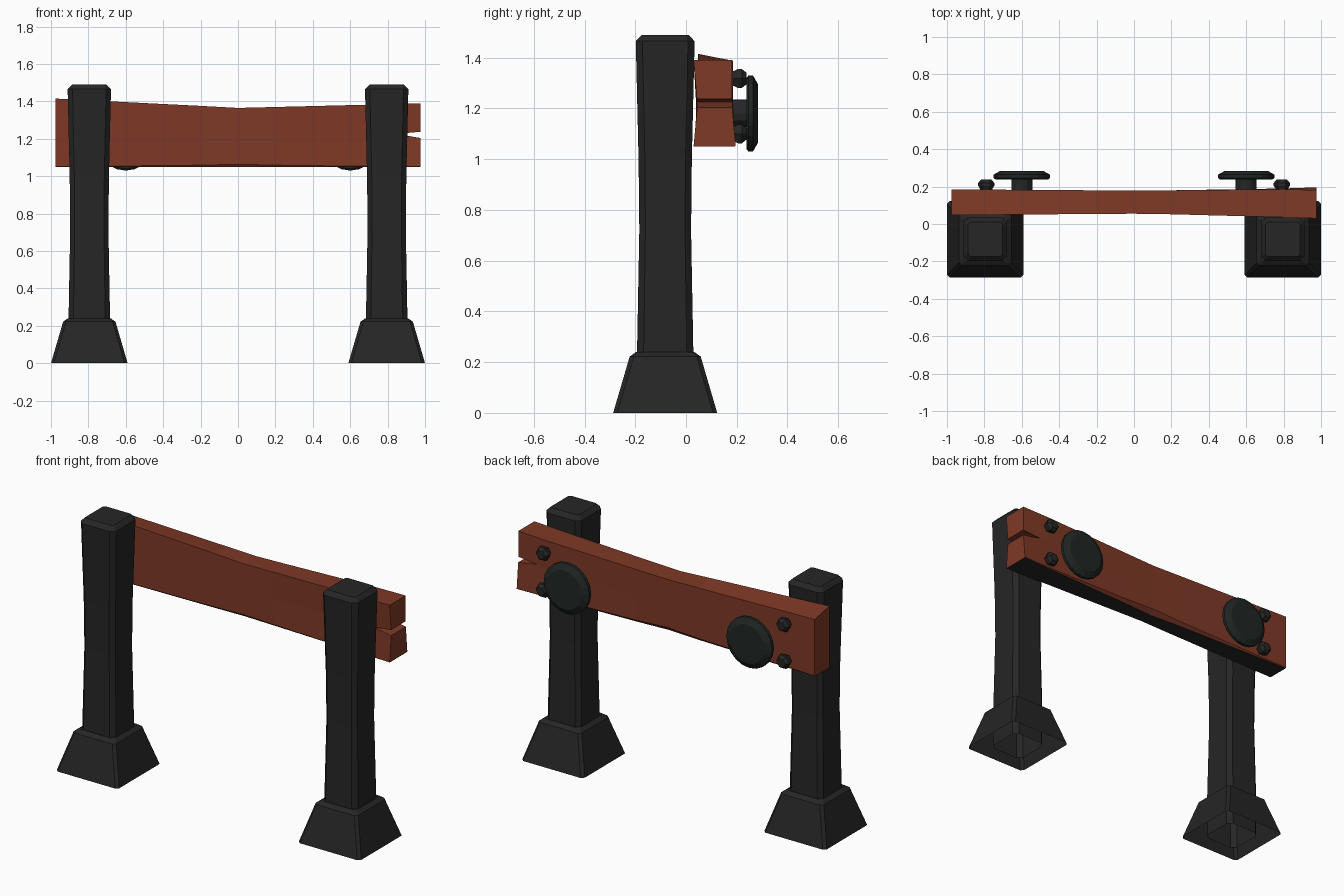
import bpy, bmesh
from math import pi, sin, cos

cube = bpy.data.objects.get("Cube")
if cube:
    bpy.data.objects.remove(cube, do_unlink=True)


def material(name, r, g, b):
    m = bpy.data.materials.new(name)
    m.use_nodes = True
    m.diffuse_color = (r, g, b, 1)
    bsdf = m.node_tree.nodes["Principled BSDF"]
    bsdf.inputs["Base Color"].default_value = (r, g, b, 1)
    bsdf.inputs["Roughness"].default_value = 0.8
    return m


WOOD = material("red brown wood", 0.21, 0.041, 0.019)
METAL = material("charcoal metal", 0.019, 0.019, 0.019)
REFLECTOR = material("dark reflector", 0.014, 0.019, 0.017)


def loft(name, rings, mats, cap_start=True, cap_end=True):
    """Skin a list of equal-length point rings."""
    bm = bmesh.new()
    loops = [[bm.verts.new(p) for p in ring] for ring in rings]
    n = len(loops[0])
    for a, b in zip(loops, loops[1:]):
        for i in range(n):
            j = (i + 1) % n
            bm.faces.new((a[i], a[j], b[j], b[i]))
    if cap_start:
        bm.faces.new(loops[0][::-1])
    if cap_end:
        bm.faces.new(loops[-1])
    bmesh.ops.recalc_face_normals(bm, faces=bm.faces[:])
    mesh = bpy.data.meshes.new(name)
    bm.to_mesh(mesh)
    bm.free()
    for m in mats:
        mesh.materials.append(m)
    obj = bpy.data.objects.new(name, mesh)
    bpy.context.collection.objects.link(obj)
    return obj


def square_ring(cx, cy, z, h, c):
    """Square of half width h with corners cut by c."""
    k = h - c
    pts = [(h, -k), (h, k), (k, h), (-k, h), (-h, k), (-h, -k), (-k, -h), (k, -h)]
    return [(cx + x, cy + y, z) for x, y in pts]


def round_ring(cx, y, cz, r, sides):
    return [(cx + r * cos(2 * pi * i / sides), y, cz + r * sin(2 * pi * i / sides))
            for i in range(sides)]


def turned(name, cx, cz, profile, sides, mat):
    """Part turned about the y axis from (y, radius) pairs."""
    return loft(name, [round_ring(cx, y, cz, r, sides) for y, r in profile], [mat])


POST_Y = -0.082
POST = [(0, 0.11, 0.026), (0.24, 0.111, 0.026), (0.72, 0.102, 0.024),
        (1.0, 0.105, 0.025), (1.465, 0.116, 0.026), (1.49, 0.092, 0.012)]
FOOT = [(0, 0.205, 0.016), (0.222, 0.14, 0.016), (0.24, 0.115, 0.012)]

for side, s in (("right", -1), ("left", 1)):
    # Waisted post on a flared hollow foot
    px = s * 0.795
    loft(side + "_post", [square_ring(px, POST_Y, *r) for r in POST], [METAL], False)
    loft(side + "_foot", [square_ring(px, POST_Y, *r) for r in FOOT], [METAL], False)
    # Round reflector on a stem
    turned(side + "_reflector_stem", s * 0.6, 1.18, [(0.15, 0.056), (0.25, 0.056)], 12, METAL)
    turned(side + "_reflector", s * 0.6, 1.18,
           [(0.238, 0.14), (0.246, 0.15), (0.264, 0.15), (0.284, 0.115)], 20, REFLECTOR)
    # Hexagonal bolts
    for level, z in (("upper", 1.318), ("lower", 1.1)):
        turned(f"{side}_{level}_bolt", s * 0.79, z,
               [(0.16, 0.03), (0.19, 0.034), (0.204, 0.043), (0.22, 0.043), (0.238, 0.027)],
               6, METAL)

# Warped beam: x, front y, back y, front top, back top, pinch, lower chamfer
STATIONS = [(-0.975, 0.047, 0.185, 1.415, 1.388, 0, 0.003),
            (-0.2, 0.054, 0.18, 1.376, 1.368, 0, 0.018),
            (0, 0.055, 0.178, 1.365, 1.363, 0, 0.028),
            (0.2, 0.052, 0.18, 1.37, 1.368, 0, 0.018),
            (0.8, 0.036, 0.19, 1.385, 1.385, 0.004, 0.004),
            (0.975, 0.03, 0.196, 1.39, 1.39, 0.015, 0.003)]


def beam_ring(x, front, back, top_f, top_b, pinch, c):
    low, mid = 1.05, 1.215
    pts = [(front + c * 0.4, low), (front, low + c * 0.5), (front + pinch, mid),
           (front, top_f), (back - pinch, top_b), (back - pinch, mid),
           (back, low + c), (back - c, low)]
    return [(x, y, z) for y, z in pts]


beam = loft("beam", [beam_ring(*s) for s in STATIONS], [WOOD, METAL])

# Split in the beam end
wedge = [(0.85, 1.226), (1.0, 1.2), (1.0, 1.24)]
cutter = loft("split_cutter", [[(x, y, z) for x, z in wedge] for y in (-0.1, 0.4)], [WOOD])
cutter.hide_render = True
cut = beam.modifiers.new("split", "BOOLEAN")
cut.operation = "DIFFERENCE"
cut.solver = "EXACT"
cut.object = cutter
bpy.context.view_layer.objects.active = beam
bpy.ops.object.modifier_apply(modifier=cut.name)
bpy.data.objects.remove(cutter, do_unlink=True)

# Dark underside of the beam
for face in beam.data.polygons:
    face.material_index = int(face.normal.z < -0.95 and face.center.z < 1.06)
